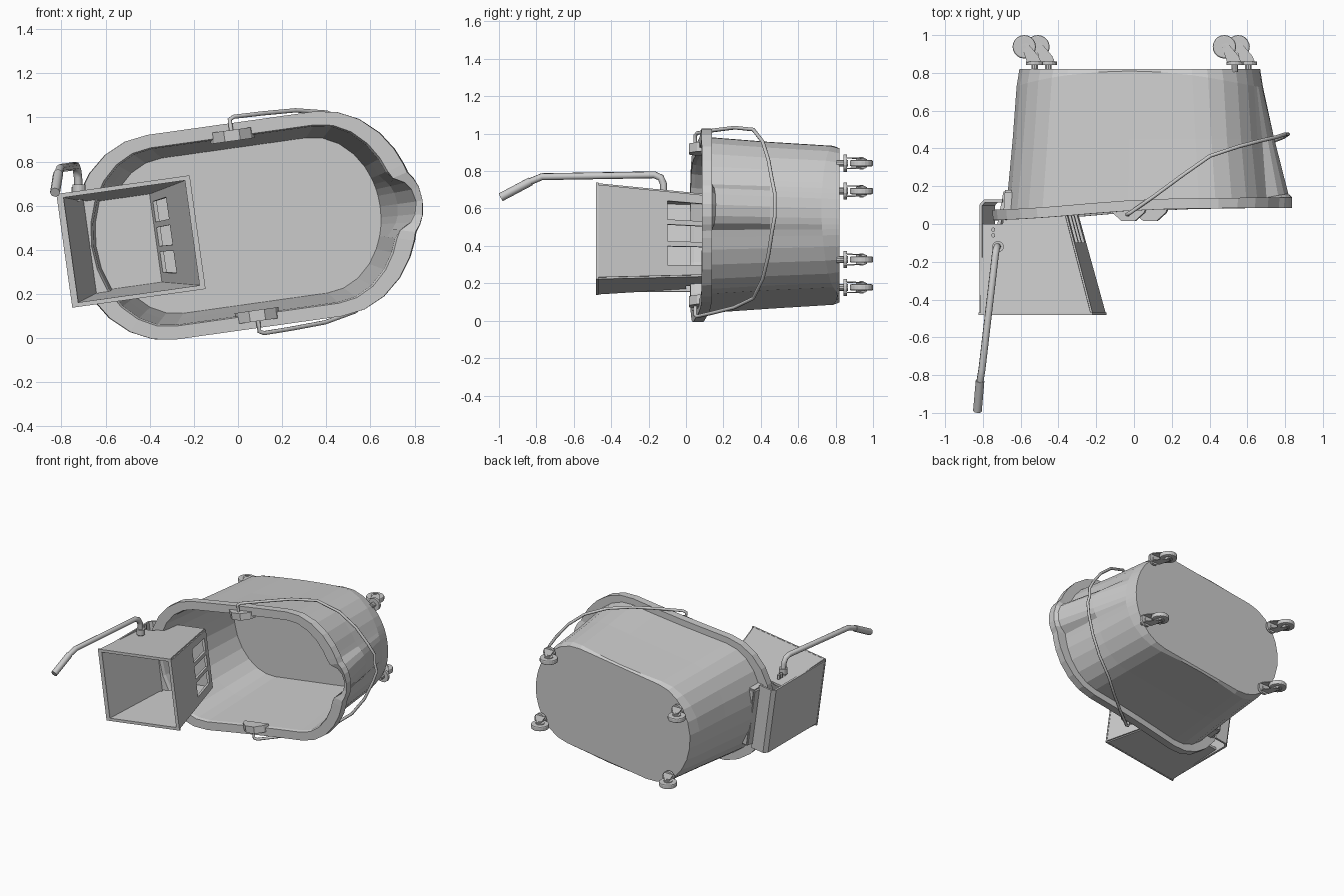
import bpy, bmesh, math
from mathutils import Matrix, Vector

if "Cube" in bpy.data.objects:
    bpy.data.objects.remove(bpy.data.objects["Cube"])

# The bucket lies on its side: local x = length, y = depth, z = width, tilted about y
TILT = Matrix.Translation((0.03, 0, 0.51)) @ Matrix.Rotation(math.radians(-8), 4, 'Y')


def mesh_object(name, verts, faces, thickness=0, matrix=TILT):
    me = bpy.data.meshes.new(name)
    me.from_pydata(verts, [], faces)
    bm = bmesh.new()
    bm.from_mesh(me)
    bmesh.ops.recalc_face_normals(bm, faces=bm.faces)
    bm.to_mesh(me)
    bm.free()
    ob = bpy.data.objects.new(name, me)
    bpy.context.collection.objects.link(ob)
    ob.matrix_world = matrix
    if thickness:
        m = ob.modifiers.new("thickness", 'SOLIDIFY')
        m.thickness = thickness
        m.offset = 0
    return ob


def panel(name, pts, thickness=0.018, matrix=TILT):
    return mesh_object(name, pts, [list(range(len(pts)))], thickness, matrix)


def tube(name, pts, radius, matrix=Matrix()):
    cu = bpy.data.curves.new(name, 'CURVE')
    cu.dimensions = '3D'
    cu.bevel_depth = radius
    cu.bevel_resolution = 2
    cu.use_fill_caps = True
    sp = cu.splines.new('POLY')
    sp.points.add(len(pts) - 1)
    for p, co in zip(sp.points, pts):
        p.co = (*co, 1)
    ob = bpy.data.objects.new(name, cu)
    bpy.context.collection.objects.link(ob)
    ob.matrix_world = matrix
    return ob


def cylinder(name, radius, depth, loc, rot=(0, 0, 0), sides=16, bevel=0):
    bpy.ops.mesh.primitive_cylinder_add(vertices=sides, radius=radius, depth=depth,
                                        location=loc, rotation=rot)
    ob = bpy.context.object
    ob.name = name
    if bevel:
        m = ob.modifiers.new("bevel", 'BEVEL')
        m.width = bevel
        m.segments = 2
    return ob


# Bucket shell: stacked oval rings, with a pouring spout pushed out at the +x end
SPOUT_T = [-90, -75, -60, -45, -32, -22, -17, -13, -8, 0, 8, 13, 17, 22, 32, 45, 60, 75, 90]


def lip(x):
    return 0.05 + 0.035 * math.tanh(2.5 * (x + 0.25))


def ring(U, f, h, depth, spout):
    pts = []
    for t in SPOUT_T:
        a = math.radians(t)
        u, v = f + (U - f) * math.cos(a), h * math.sin(a)
        bump = math.sqrt(max(0, 1 - (v / 0.12) ** 2))
        pts.append((u + spout * bump, depth(u) + (0.02 * bump if spout > 0.08 else 0), v))
    pts += [(f * k, depth(f * k), h) for k in (0.5, 0, -0.5)]
    for i in range(13):
        a = math.radians(90 + 15 * i)
        u = -f + (U - f) * math.cos(a)
        pts.append((u, depth(u), h * math.sin(a)))
    pts += [(f * k, depth(f * k), -h) for k in (-0.5, 0, 0.5)]
    return pts


rings = [
    ring(0.62, 0.33, 0.355, lambda x: 0.795, 0),
    ring(0.655, 0.35, 0.378, lambda x: 0.45, 0.045),
    ring(0.69, 0.37, 0.402, lambda x: lip(x) + 0.02, 0.09),
    ring(0.70, 0.375, 0.408, lip, 0.085),
    ring(0.78, 0.38, 0.468, lip, 0.035),
    ring(0.785, 0.38, 0.468, lambda x: lip(x) + 0.055, 0.03),
    ring(0.71, 0.375, 0.422, lambda x: lip(x) + 0.055, 0.085),
    ring(0.675, 0.355, 0.40, lambda x: 0.45, 0.045),
    ring(0.655, 0.335, 0.382, lambda x: 0.81 - 0.2 * x * x, 0),
    ring(0.64, 0.33, 0.37, lambda x: 0.82, 0),
]
n = len(rings[0])
faces = [list(range(n)), [(len(rings) - 1) * n + i for i in range(n)]]
for r in range(len(rings) - 1):
    for i in range(n):
        j = (i + 1) % n
        faces.append((r * n + i, r * n + j, (r + 1) * n + j, (r + 1) * n + i))
mesh_object("bucket", [p for r in rings for p in r], faces)

# Pivot bosses for the carrying bail, one on each long side
for s, side in ((1, "top"), (-1, "bottom")):
    prof = [(-0.1, 0.1), (-0.085, 0.06), (-0.035, 0.015), (0.035, 0.015), (0.085, 0.06), (0.1, 0.1)]
    panel("bail_pivot_" + side, [(u, y, s * 0.412) for u, y in prof], 0.05)

# Wire bail swung round the spout end
half = [(0, 0.05, 0.42), (0, 0.05, 0.485), (0.02, 0.06, 0.495), (0.15, 0.15, 0.492),
        (0.30, 0.26, 0.485), (0.44, 0.36, 0.455), (0.58, 0.41, 0.37), (0.68, 0.44, 0.26),
        (0.75, 0.46, 0.14), (0.785, 0.475, 0.06)]
tube("bail", half + [(0.775, 0.475, 0)] + [(x, y, -z) for x, y, z in reversed(half)], 0.01, TILT)

# Wringer: tapered hopper hung over the low end of the rim
Y0, Y1 = -0.475, 0.17


def half_width(y):
    return 0.25 - 0.04 * (y - Y0) / (Y1 - Y0)


def wall(s, k):
    y = Y0 + (Y1 - Y0) * s
    return (-0.225 - 0.175 * s, y, half_width(y) * k)


for s, side in ((1, "top"), (-1, "bottom")):
    outline = [(-0.815, Y0), (-0.225, Y0), (-0.40, Y1), (-0.69, Y1), (-0.70, 0), (-0.815, 0)]
    panel("wringer_" + side, [(u, y, s * half_width(y)) for u, y in outline])
panel("wringer_inner_wall", [(-0.805, Y0, -0.25), (-0.805, Y0, 0.25), (-0.69, Y1, 0.21), (-0.69, Y1, -0.21)])
panel("wringer_back", [(-0.69, Y1, -0.21), (-0.69, Y1, 0.21), (-0.40, Y1, 0.21), (-0.40, Y1, -0.21)])
hook = [(-0.815, Y0), (-0.815, 0.10), (-0.795, 0.122), (-0.70, 0.122)]
mesh_object("wringer_hook_plate", [(u, y, s * 0.245) for u, y in hook for s in (-1, 1)],
            [(2 * i, 2 * i + 1, 2 * i + 3, 2 * i + 2) for i in range(3)], 0.015)
# slotted pressing wall
slot_quads = [(0, 0.58, -1, 1), (0.93, 1, -1, 1)] + \
             [(0.58, 0.93, a, b) for a, b in ((-1, -0.75), (-0.3, -0.18), (0.22, 0.34), (0.78, 1))]
for i, (s0, s1, a, b) in enumerate(slot_quads):
    panel("wringer_slotted_wall_%d" % i, [wall(s0, a), wall(s1, a), wall(s1, b), wall(s0, b)])
# front frame
fo = [(-0.825, -0.26), (-0.215, -0.26), (-0.215, 0.26), (-0.825, 0.26)]
fi = [(-0.795, -0.24), (-0.24, -0.24), (-0.24, 0.24), (-0.795, 0.24)]
mesh_object("wringer_frame", [(u, Y0, v) for u, v in fo + fi],
            [(i, (i + 1) % 4, (i + 1) % 4 + 4, i + 4) for i in range(4)], 0.012)

# Wringer lever with its grip and mounting bolts
tube("lever", [(-0.72, -0.12, 0.62), (-0.725, -0.12, 0.73), (-0.73, -0.135, 0.765), (-0.735, -0.17, 0.78),
               (-0.805, -0.77, 0.77), (-0.815, -0.83, 0.745), (-0.828, -0.99, 0.66)], 0.019)
tube("lever_grip", [(-0.815, -0.83, 0.745), (-0.829, -0.99, 0.66)], 0.023)
cylinder("lever_socket", 0.03, 0.04, (-0.72, -0.12, 0.675))
for y in (-0.03, -0.06):
    cylinder("lever_bolt", 0.012, 0.03, (-0.745, y, 0.67), sides=6)

# Four swivel casters under the base
for su in (-1, 1):
    for sv in (-1, 1):
        c = TILT @ Vector((su * 0.535, 0, sv * 0.26))
        x, z = c.x, c.z
        back = (math.pi / 2, 0, 0)
        wx = x - 0.045
        cylinder("caster_stem", 0.018, 0.06, (x + 0.01, 0.835, z), back, 10)
        cylinder("caster_flange", 0.046, 0.018, (x + 0.01, 0.852, z), back, 14)
        cylinder("caster_wheel", 0.062, 0.034, (wx, 0.938, z), sides=20, bevel=0.008)
        cylinder("caster_hub", 0.03, 0.046, (wx, 0.938, z), sides=12)
        cylinder("caster_axle", 0.01, 0.066, (wx, 0.938, z), sides=8)
        for k in (-1, 1):
            panel("caster_fork", [(x - 0.03, 0.855, z + k * 0.028), (x + 0.045, 0.855, z + k * 0.028),
                                  (x + 0.03, 0.89, z + k * 0.028), (wx + 0.015, 0.96, z + k * 0.025),
                                  (wx - 0.015, 0.95, z + k * 0.025), (wx - 0.005, 0.915, z + k * 0.026)],
                  0.006, Matrix())
